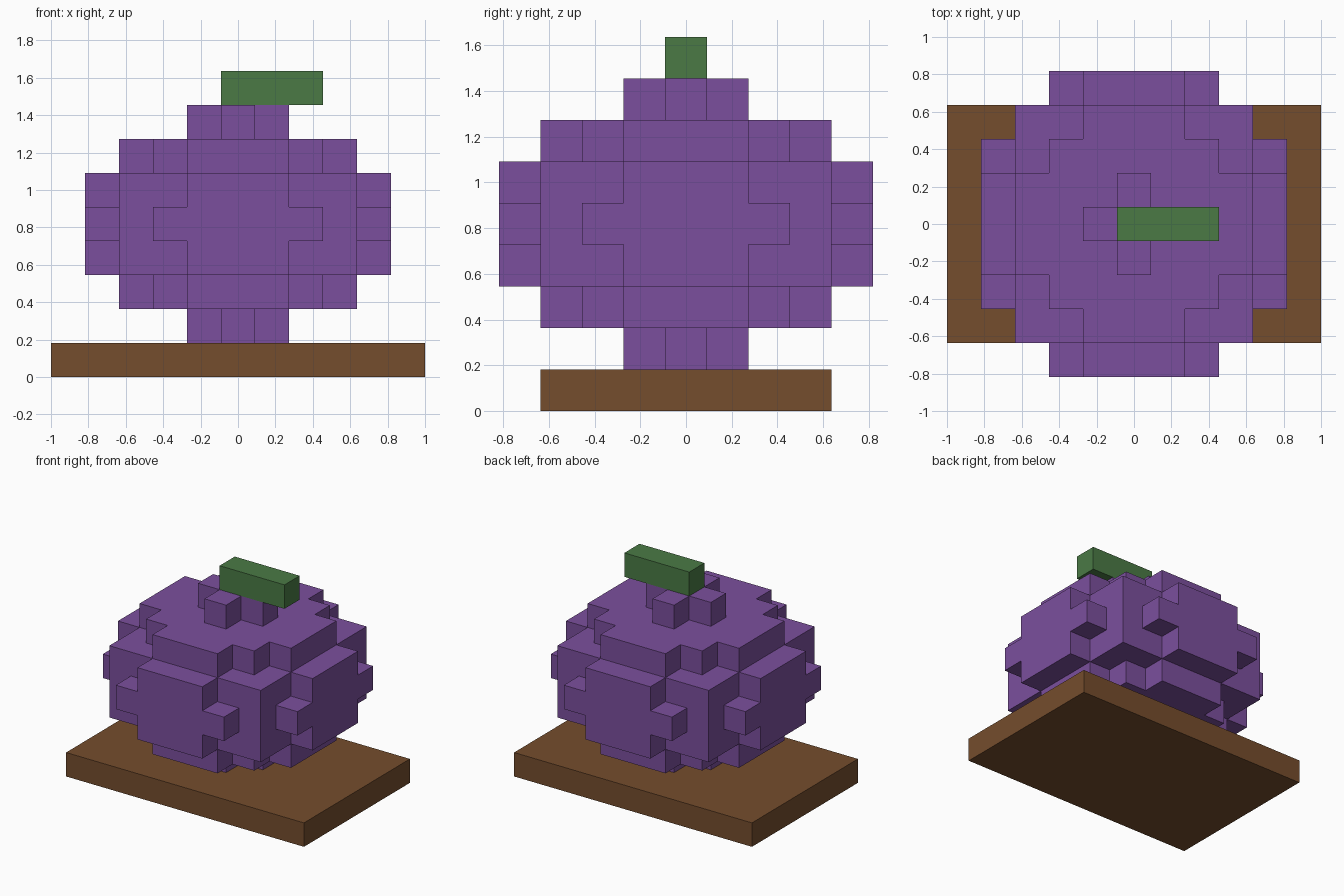
import bpy
import bmesh
from math import radians
from mathutils import Vector

cube = bpy.data.objects.get("Cube")
if cube:
    bpy.data.objects.remove(cube, do_unlink=True)

UNIT = 2 / 11  # edge of one block


def material(name, rgb):
    mat = bpy.data.materials.new(name)
    mat.use_nodes = True
    mat.diffuse_color = (*rgb, 1)
    mat.node_tree.nodes["Principled BSDF"].inputs["Base Color"].default_value = (*rgb, 1)
    return mat


def build_blocks(name, cells, mat):
    """Skin a set of grid cells with outer faces only, merging flat areas."""
    bm = bmesh.new()
    for cell in cells:
        for axis in range(3):
            for sign in (-1, 1):
                neighbour = list(cell)
                neighbour[axis] += sign
                if tuple(neighbour) in cells:
                    continue
                n, u, v = Vector(), Vector(), Vector()
                n[axis] = sign / 2
                u[(axis + 1) % 3] = 0.5
                v[(axis + 2) % 3] = 0.5 * sign
                centre = Vector(cell) + Vector((0, 0, 0.5)) + n
                corners = (-u - v, u - v, u + v, v - u)
                bm.faces.new([bm.verts.new((centre + c) * UNIT) for c in corners])
    bmesh.ops.remove_doubles(bm, verts=bm.verts, dist=UNIT / 100)
    bmesh.ops.dissolve_limit(bm, angle_limit=radians(1), verts=bm.verts, edges=bm.edges)
    mesh = bpy.data.meshes.new(name)
    bm.to_mesh(mesh)
    bm.free()
    mesh.materials.append(mat)
    obj = bpy.data.objects.new(name, mesh)
    bpy.context.collection.objects.link(obj)
    return obj


def box_cells(xs, ys, z):
    return {(x, y, z) for x in xs for y in ys}


purple = material("purple skin", (0.198, 0.078, 0.337))
brown = material("brown wood", (0.178, 0.074, 0.026))
green = material("green stem", (0.069, 0.195, 0.060))

# Wooden board
build_blocks("base_board", box_cells(range(-5, 6), range(-3, 4), 0), brown)

# Round fruit: squared radius of each layer, by distance from the middle layer
layer_reach = (20, 18, 10, 1)
middle = 4
fruit = {(x, y, middle + dz)
         for dz in range(-3, 4) for x in range(-4, 5) for y in range(-4, 5)
         if x * x + y * y <= layer_reach[abs(dz)]}
build_blocks("fruit_body", fruit, purple)

# Stem lying towards the left
build_blocks("stem", box_cells(range(3), range(1), 8), green)
